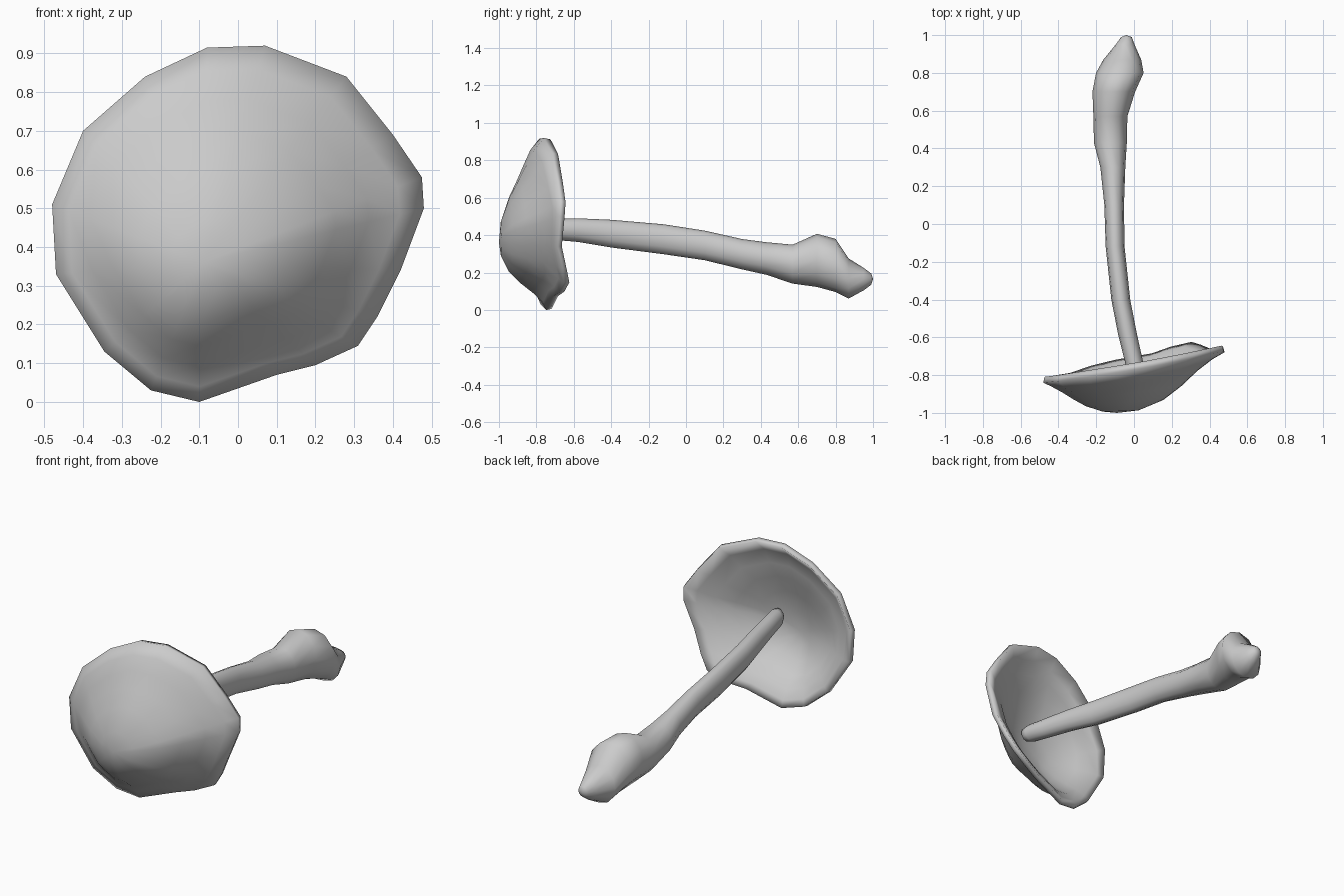
import bpy, bmesh, math
from mathutils import Vector

if "Cube" in bpy.data.objects:
    bpy.data.objects.remove(bpy.data.objects["Cube"])


def loft(name, rings, start=None, end=None):
    """Skin a list of equal-sized point rings, closing the ends to tip points."""
    bm = bmesh.new()
    loops = [[bm.verts.new(p) for p in r] for r in rings]
    n = len(rings[0])
    for a, b in zip(loops, loops[1:]):
        for i in range(n):
            j = (i + 1) % n
            bm.faces.new((a[i], a[j], b[j], b[i]))
    for tip, loop in ((start, loops[0]), (end, loops[-1])):
        t = bm.verts.new(tip)
        for i in range(n):
            bm.faces.new((t, loop[i], loop[(i + 1) % n]))
    bmesh.ops.recalc_face_normals(bm, faces=bm.faces)
    for f in bm.faces:
        f.smooth = True
    me = bpy.data.meshes.new(name)
    bm.to_mesh(me)
    bm.free()
    ob = bpy.data.objects.new(name, me)
    bpy.context.collection.objects.link(ob)
    return ob


# Mushroom cap: irregular wavy rim, domed outside and hollow inside
rim = [Vector(p) for p in (
    (-.48, -.825, .51), (-.40, -.815, .70), (-.24, -.79, .84), (-.08, -.765, .915),
    (.07, -.74, .92), (.28, -.70, .84), (.40, -.675, .69), (.475, -.66, .58),
    (.48, -.665, .50), (.42, -.68, .34), (.36, -.655, .22), (.31, -.64, .145),
    (.20, -.665, .095), (.10, -.70, .07), (-.10, -.735, 0), (-.225, -.765, .03),
    (-.345, -.805, .13), (-.47, -.825, .33))]
apex = Vector((-.09, -1.0, .36))


def cap_ring(radial, depth, bulge=0, dy=0):
    """Ring between apex and rim; bulge pushes the upper part outward."""
    ring = []
    for p in rim:
        d = p - apex
        up = max(0, d.z / math.hypot(d.x, d.z))
        ring.append(Vector((apex.x + d.x * radial,
                            apex.y + d.y * depth + dy - bulge * up,
                            apex.z + d.z * radial)))
    return ring


# radial fraction, depth fraction, upper bulge, shell thickness
dome = [(.20, .04, 0, .075), (.43, .20, -.005, .07), (.60, .43, .005, .06),
        (.75, .69, .03, .05), (.89, .88, .04, .032)]
rings = [cap_ring(r, d, b) for r, d, b, t in dome]
rings.append(cap_ring(1, 1, .008, -.012))
rings.append(cap_ring(.985, 1, 0, .016))
rings += [cap_ring(r - .01, d, b, t) for r, d, b, t in reversed(dome)]
loft("mushroom_cap", rings, apex, apex + Vector((0, .08, 0)))

# Stem: bent tapered tube with a swollen bulb; (y, x, half width, z, half height)
stations = [
    (-.875, .027, .035, .443, .04), (-.84, .02, .046, .44, .05),
    (-.73, 0, .048, .432, .055),
    (-.58, -.035, .05, .427, .063), (-.40, -.07, .05, .408, .074),
    (-.12, -.10, .05, .378, .08), (.10, -.105, .052, .345, .079),
    (.30, -.112, .066, .298, .081), (.43, -.125, .087, .275, .087),
    (.57, -.125, .09, .245, .104), (.70, -.107, .113, .265, .142),
    (.80, -.075, .126, .238, .142), (.87, -.062, .1, .168, .107),
    (.95, -.047, .05, .165, .06), (.99, -.04, .028, .165, .03)]
SIDES = 12
stem = [[Vector((x + rx * math.cos(a), y, z + rz * math.sin(a)))
         for a in (2 * math.pi * i / SIDES for i in range(SIDES))]
        for y, x, rx, z, rz in stations]
loft("stem_with_bulb", stem, Vector((.03, -.895, .445)), Vector((-.04, 1.0, .165)))
